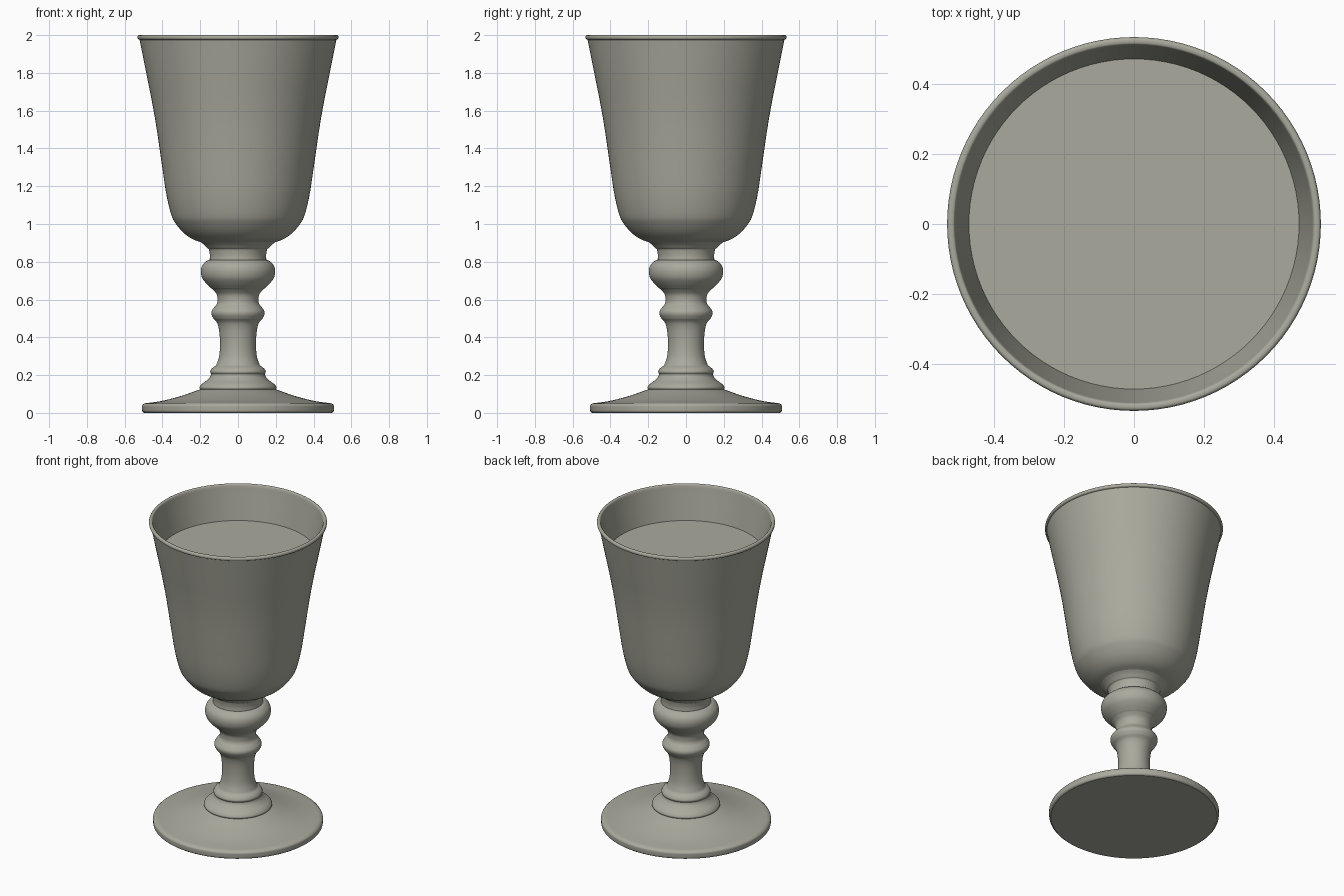
import bpy, bmesh, math
from mathutils import Vector

SIDES = 96
pewter = bpy.data.materials.new("warm_grey")
pewter.diffuse_color = (0.40, 0.40, 0.34, 1)


def smooth_path(pts, steps=5):
    """Catmull-Rom curve through (radius, height) points."""
    p = [Vector(q) for q in pts]
    p = [2 * p[0] - p[1]] + p + [2 * p[-1] - p[-2]]
    out = []
    for a, b, c, d in zip(p, p[1:], p[2:], p[3:]):
        for k in range(steps):
            t = k / steps
            out.append(0.5 * (2 * b + (c - a) * t + (2 * a - 5 * b + 4 * c - d) * t * t
                              + (3 * b - a - 3 * c + d) * t ** 3))
    return out + [p[-2]]


def lathe(name, *pieces):
    """Turn consecutive profile pieces around z; each piece is smooth inside."""
    path = []
    for pts in pieces:
        path += smooth_path(pts) if len(pts) > 2 else [Vector(q) for q in pts]
    bm = bmesh.new()
    rings = []
    for r, z in path:
        rings.append([bm.verts.new((r * math.cos(2 * math.pi * i / SIDES),
                                    r * math.sin(2 * math.pi * i / SIDES), z))
                      for i in range(SIDES)])
    for lo, hi in zip(rings, rings[1:]):
        for i in range(SIDES):
            j = (i + 1) % SIDES
            bm.faces.new((lo[i], lo[j], hi[j], hi[i]))
    bmesh.ops.remove_doubles(bm, verts=bm.verts, dist=0.0002)
    me = bpy.data.meshes.new(name)
    bm.to_mesh(me)
    bm.free()
    me.materials.append(pewter)
    ob = bpy.data.objects.new(name, me)
    bpy.context.collection.objects.link(ob)
    bpy.ops.object.select_all(action='DESELECT')
    ob.select_set(True)
    bpy.context.view_layer.objects.active = ob
    bpy.ops.object.shade_smooth_by_angle(angle=math.radians(35))
    return ob


# Round foot with a rolled edge and a gently sloping top
lathe("foot",
      [(0, 0), (0.497, 0)],
      [(0.497, 0), (0.506, 0.008), (0.508, 0.025), (0.507, 0.04), (0.497, 0.05)],
      [(0.497, 0.05), (0.40, 0.064), (0.30, 0.090), (0.20, 0.125)])

# Stepped collar where the stem meets the foot
lathe("stem_collar",
      [(0.20, 0.123), (0.204, 0.135), (0.192, 0.152), (0.165, 0.172), (0.148, 0.190), (0.142, 0.205)],
      [(0.142, 0.205), (0.147, 0.218), (0.138, 0.235), (0.118, 0.25)])

# Waisted stem
lathe("stem",
      [(0.118, 0.25), (0.112, 0.262), (0.100, 0.30), (0.095, 0.36), (0.099, 0.43),
       (0.110, 0.475), (0.130, 0.50)])

# Small ring above the stem, and its neck
lathe("stem_ring",
      [(0.130, 0.50), (0.140, 0.52), (0.140, 0.538), (0.128, 0.557), (0.115, 0.572)],
      [(0.115, 0.572), (0.109, 0.59), (0.112, 0.625), (0.130, 0.65), (0.142, 0.66)])

# Large rounded knop
lathe("knop",
      [(0.142, 0.66), (0.168, 0.685), (0.190, 0.715), (0.197, 0.75), (0.190, 0.780),
       (0.170, 0.802), (0.150, 0.81)])

# Flared neck under the bowl
lathe("bowl_neck",
      [(0.150, 0.81), (0.149, 0.835), (0.154, 0.865), (0.163, 0.872), (0.180, 0.890), (0.200, 0.906)])

# Bowl: outer wall, rounded lip, inner wall down to the drink
lathe("bowl",
      [(0.195, 0.903), (0.245, 0.922), (0.290, 0.955), (0.328, 1.0), (0.352, 1.045),
       (0.378, 1.15), (0.401, 1.3), (0.430, 1.5), (0.456, 1.65), (0.486, 1.8),
       (0.514, 1.94), (0.521, 1.975)],
      [(0.521, 1.975), (0.530, 1.980), (0.532, 1.990), (0.528, 1.998), (0.520, 2.0),
       (0.512, 1.997), (0.508, 1.985)],
      [(0.508, 1.985), (0.500, 1.94), (0.470, 1.78)])

# Flat surface of the drink filling the bowl
lathe("drink_surface", [(0.471, 1.78), (0, 1.78)])
